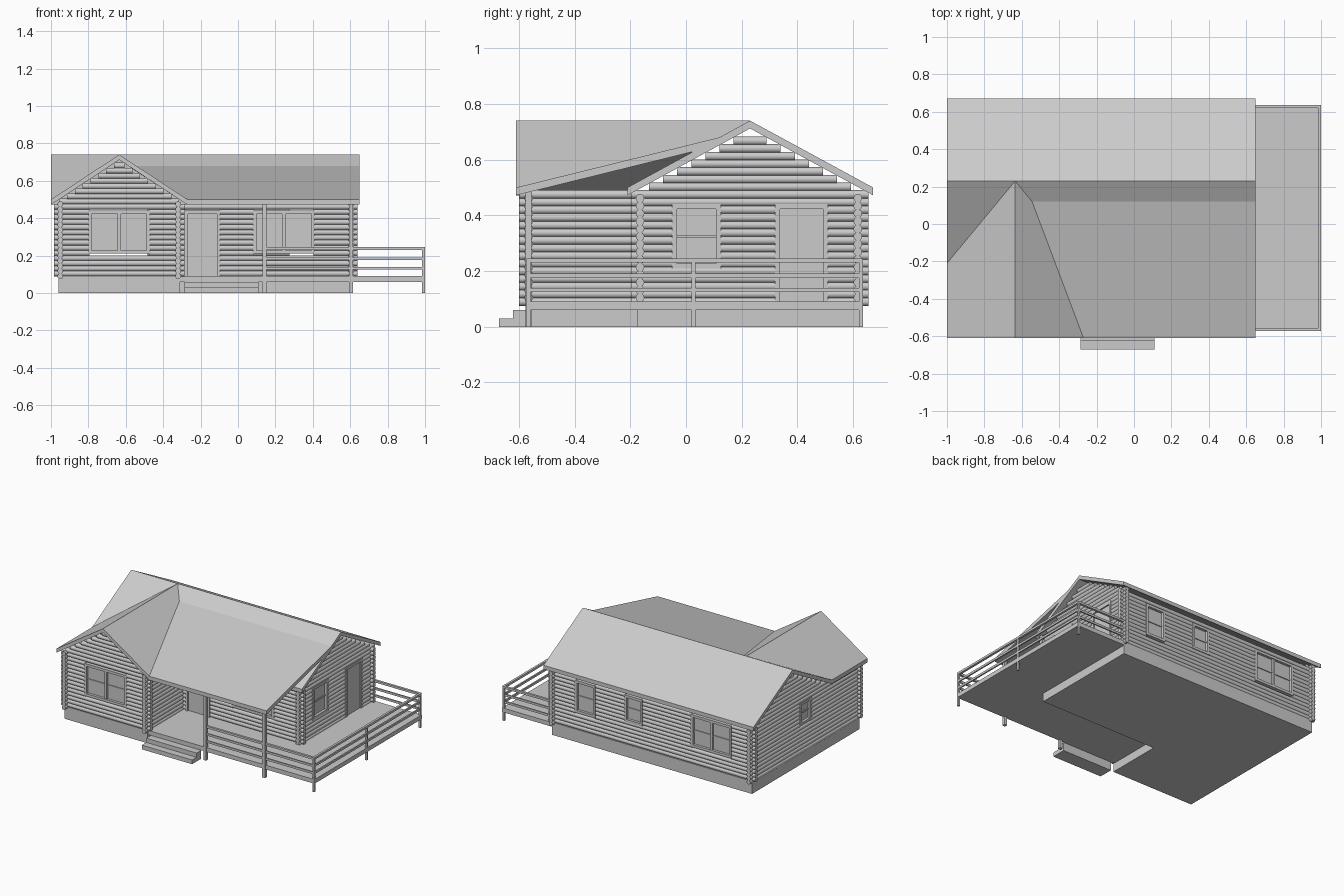
import bpy, bmesh, math
from mathutils import Matrix, Vector

if "Cube" in bpy.data.objects:
    bpy.data.objects.remove(bpy.data.objects["Cube"])

R, STEP = 0.0155, 0.0275          # log radius and course spacing


def finish(name, bm, smooth=False):
    bmesh.ops.recalc_face_normals(bm, faces=bm.faces)
    me = bpy.data.meshes.new(name)
    bm.to_mesh(me)
    bm.free()
    ob = bpy.data.objects.new(name, me)
    bpy.context.collection.objects.link(ob)
    if smooth:
        bpy.context.view_layer.objects.active = ob
        ob.select_set(True)
        bpy.ops.object.shade_smooth_by_angle(angle=math.radians(40))
        ob.select_set(False)
    return ob


def add_box(bm, x0, x1, y0, y1, z0, z1):
    m = Matrix.Translation(((x0 + x1) / 2, (y0 + y1) / 2, (z0 + z1) / 2))
    m = m @ Matrix.Diagonal((abs(x1 - x0), abs(y1 - y0), abs(z1 - z0), 1))
    bmesh.ops.create_cube(bm, size=1, matrix=m)


def boxes(name, *dims):
    bm = bmesh.new()
    for d in dims:
        add_box(bm, *d)
    return finish(name, bm)


def slab(name, pts, drop):
    """Polygon extruded straight down."""
    bm = bmesh.new()
    f = bm.faces.new([bm.verts.new(p) for p in pts])
    g = bmesh.ops.extrude_face_region(bm, geom=[f], use_keep_orig=True)
    vs = [v for v in g["geom"] if isinstance(v, bmesh.types.BMVert)]
    bmesh.ops.translate(bm, verts=vs, vec=(0, 0, -drop))
    return finish(name, bm)


def log_wall(name, axis, pos, a, b, openings=(), gable=None):
    """Stacked logs along an axis, split at openings and tapered under a gable."""
    bm = bmesh.new()
    z = 0.104 if axis == "x" else 0.09
    while z < (0.695 if gable else 0.478):
        lo, hi = a, b
        if gable and z > 0.478:
            mid, slope = gable
            half = (0.71 - z - 0.01) / slope
            lo, hi = max(a, mid - half), min(b, mid + half)
        spans, start = [], lo
        for o0, o1, z0, z1 in sorted(openings):
            if z0 - 0.005 < z < z1:
                spans.append((start, o0 + 0.005))
                start = o1 - 0.005
        spans.append((start, hi))
        for s, e in spans:
            if e - s < 0.005:
                continue
            c = (s + e) / 2
            if axis == "x":
                m = Matrix.Translation((c, pos, z)) @ Matrix.Rotation(math.pi / 2, 4, "Y")
            else:
                m = Matrix.Translation((pos, c, z)) @ Matrix.Rotation(math.pi / 2, 4, "X")
            bmesh.ops.create_cone(bm, cap_ends=True, segments=14, radius1=R,
                                  radius2=R, depth=e - s, matrix=m)
        z += STEP
    return finish(name, bm, True)


def opening(name, axis, pos, out, o, kind):
    """Framed window or door; out is the outward sign of the wall."""
    a, b, z0, z1 = o
    t = 0.018
    bm = bmesh.new()

    def bar(s, e, l, h, d0, d1):
        p, q = sorted((pos + out * d0, pos + out * d1))
        add_box(bm, *((s, e, p, q) if axis == "x" else (p, q, s, e)), l, h)

    bar(a, a + t, z0, z1, -R, 0.018)
    bar(b - t, b, z0, z1, -R, 0.018)
    bar(a + t, b - t, z1 - t, z1, -R, 0.018)
    if kind == "door":
        bar(a + t, b - t, z0, z1 - t, -R, 0.008)
    else:
        bar(a + t, b - t, z0, z0 + t, -R, 0.018)
        bar(a + t, b - t, z0 + t, z1 - t, -R, 0.0)
        zm = (z0 + z1) / 2
        bar(a + t, b - t, zm - 0.005, zm + 0.005, -R, 0.006)
        if kind == "double":
            m = (a + b) / 2
            bar(m - 0.009, m + 0.009, z0 + t, z1 - t, -R, 0.015)
    finish(name, bm)


# Foundation, deck and steps
slab("foundation", [(-0.96, -0.575, 0.09), (-0.31, -0.575, 0.09), (-0.31, -0.175, 0.09),
                    (0.613, -0.175, 0.09), (0.613, 0.63, 0.09), (-0.96, 0.63, 0.09)], 0.09)
slab("deck", [(-0.31, -0.57, 0.09), (1, -0.57, 0.09), (1, 0.635, 0.09),
              (0.613, 0.635, 0.09), (0.613, -0.175, 0.09), (-0.31, -0.175, 0.09)], 0.03)
boxes("front_steps", (-0.285, 0.11, -0.672, -0.62, 0, 0.03),
      (-0.285, 0.11, -0.622, -0.57, 0, 0.06))

# Walls with their openings: name, axis, position, outward sign, start, end, gable, openings
walls = [
    ("wing_front", "x", -0.565, -1, -0.985, -0.285, (-0.635, 0.658),
     [((-0.80, -0.47, 0.21, 0.44), "double")]),
    ("porch_wall", "x", -0.165, -1, -0.32, 0.64, None,
     [((-0.285, -0.095, 0.09, 0.44), "door"), ((0.08, 0.41, 0.21, 0.44), "double")]),
    ("back_wall", "x", 0.617, 1, -0.985, 0.64, None,
     [((-0.80, -0.48, 0.21, 0.44), "double"), ((-0.10, 0.04, 0.25, 0.44), "window"),
      ((0.27, 0.43, 0.21, 0.44), "window")]),
    ("right_wall", "y", 0.605, 1, -0.195, 0.655, (0.23, 0.545),
     [((-0.05, 0.125, 0.21, 0.44), "window"), ((0.32, 0.51, 0.09, 0.44), "door")]),
    ("left_wall", "y", -0.95, -1, -0.60, 0.655, (0.23, 0.545),
     [((-0.03, 0.10, 0.28, 0.44), "window")]),
    ("wing_side", "y", -0.32, 1, -0.60, -0.165, None, []),
]
for name, axis, pos, out, a, b, gable, ops in walls:
    log_wall(name + "_logs", axis, pos, a, b, [o for o, k in ops], gable)
    for i, (o, k) in enumerate(ops):
        opening(f"{name}_{k}_{i + 1}", axis, pos, out, o, k)

# Main roof, porch roof and wing roof
T = 0.028
slab("roof_back", [(-1, 0.23, 0.74), (0.65, 0.23, 0.74), (0.65, 0.672, 0.5), (-1, 0.672, 0.5)], T)
slab("roof_front", [(-1, 0.23, 0.74), (0.65, 0.23, 0.74), (0.65, -0.21, 0.5), (-1, -0.21, 0.5)], T)
slab("porch_roof", [(-0.545, 0.12, 0.68), (0.65, 0.12, 0.68),
                    (0.65, -0.61, 0.5), (-0.27, -0.61, 0.5)], T)
slab("wing_roof_left", [(-1, -0.61, 0.5), (-0.635, -0.61, 0.74),
                        (-0.635, 0.23, 0.74), (-1, -0.21, 0.5)], T)
slab("wing_roof_right", [(-0.27, -0.61, 0.5), (-0.635, -0.61, 0.74),
                         (-0.635, 0.23, 0.74), (-0.545, 0.12, 0.68)], T)

# Porch posts and railing posts
for i, x in enumerate((0.142, 0.605)):
    boxes(f"porch_post_{i + 1}", (x - 0.011, x + 0.011, -0.577, -0.555, 0, 0.484))
for i, y in enumerate((-0.565, 0.027, 0.628)):
    boxes(f"rail_post_{i + 1}", (0.985, 0.999, y - 0.007, y + 0.007, 0, 0.24))

# Three rails around the deck, the top one flat and wider
for i, (z, h, w) in enumerate(((0.125, 0.015, 0.005), (0.176, 0.015, 0.005), (0.23, 0.015, 0.008))):
    boxes(f"deck_rail_{i + 1}",
          (0.142, 0.999, -0.565 - w, -0.565 + w, z, z + h),
          (0.992 - w, 0.992 + w, -0.565, 0.628, z, z + h),
          (0.61, 0.999, 0.628 - w, 0.628 + w, z, z + h))
